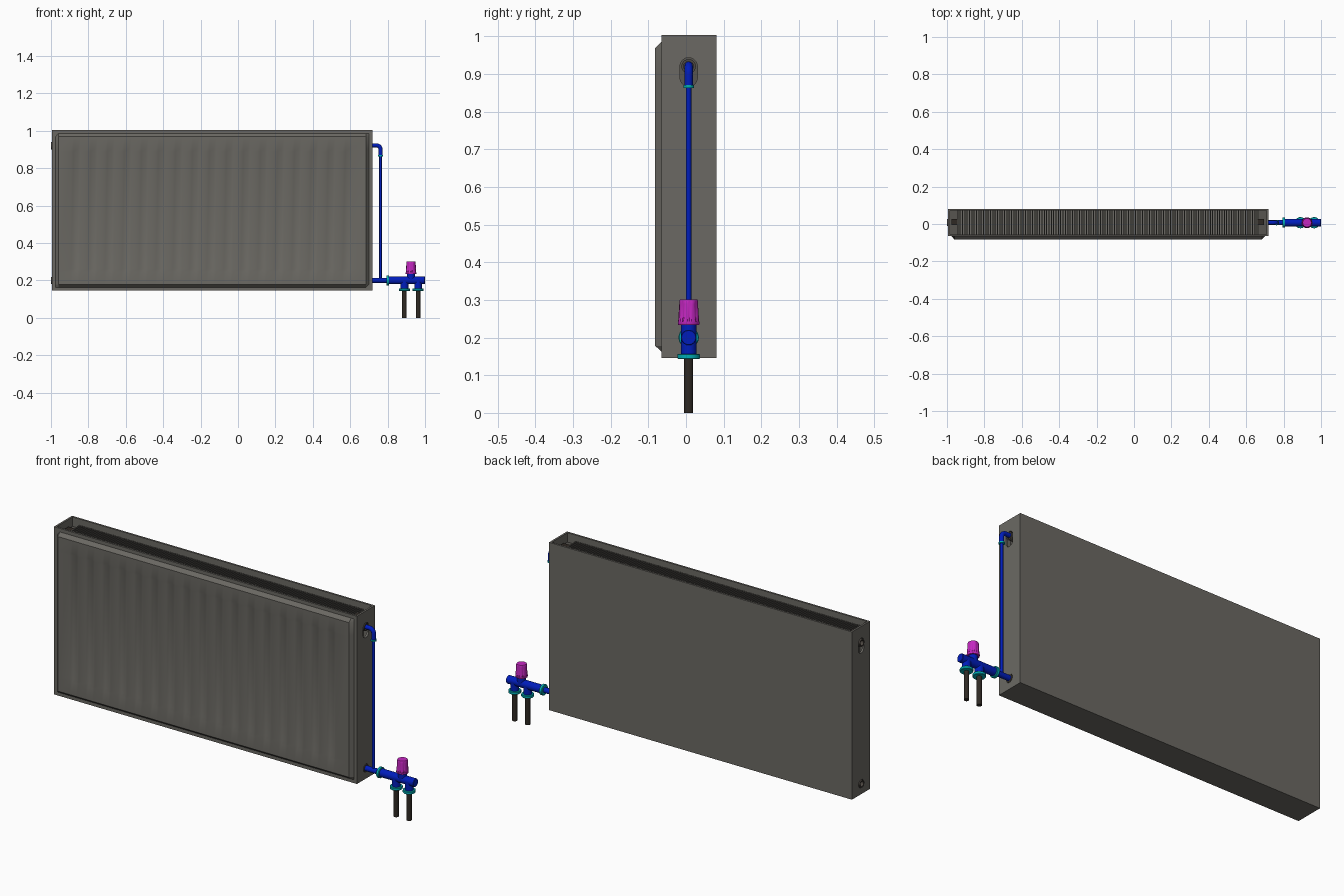
import bpy, bmesh, math
from mathutils import Vector

if "Cube" in bpy.data.objects:
    bpy.data.objects.remove(bpy.data.objects["Cube"])


def material(name, col):
    m = bpy.data.materials.new(name)
    m.diffuse_color = (*col, 1)
    m.use_nodes = True
    m.node_tree.nodes["Principled BSDF"].inputs["Base Color"].default_value = m.diffuse_color
    return m


GREY = material("warm_grey", (0.147, 0.141, 0.125))
FIN = material("fin_grey", (0.095, 0.09, 0.08))
BLUE = material("blue", (0.0, 0.012, 0.5))
CYAN = material("cyan", (0.0, 0.42, 0.46))
PINK = material("magenta", (0.55, 0.02, 0.53))
DARK = material("dark_brown", (0.028, 0.022, 0.017))
SOCKET = material("socket_brown", (0.075, 0.065, 0.055))
X0, X1, YF, YB, Z0, Z1 = -0.995, 0.718, -0.065, 0.081, 0.146, 1.003
YC = 0.007      # pipe centre line
T = 0.01        # sheet thickness


def finish(name, bm, mat):
    bmesh.ops.recalc_face_normals(bm, faces=bm.faces)
    me = bpy.data.meshes.new(name)
    bm.to_mesh(me)
    bm.free()
    ob = bpy.data.objects.new(name, me)
    bpy.context.collection.objects.link(ob)
    if mat:
        me.materials.append(mat)
    return ob


def box(name, x, y, z, mat=GREY):
    bm = bmesh.new()
    bmesh.ops.create_cube(bm, size=1)
    for v in bm.verts:
        v.co = [(a + b) / 2 + c * (b - a) for (a, b), c in zip((x, y, z), v.co)]
    return finish(name, bm, mat)


def lathe(name, origin, axis, profile, mat, n=32, flutes=()):
    """Spin (radius, height) pairs about an axis; rings in flutes get grooves."""
    bm = bmesh.new()
    rot = Vector((0, 0, 1)).rotation_difference(Vector(axis))
    rings = []
    for k, (r, h) in enumerate(profile):
        ring = []
        for i in range(n):
            a = 2 * math.pi * (i + 0.5) / n
            q = r * (0.9 if k in flutes and i % 4 == 0 else 1)
            p = rot @ Vector((q * math.cos(a), q * math.sin(a), h))
            ring.append(bm.verts.new(p + Vector(origin)))
        rings.append(ring)
    for a, b in zip(rings, rings[1:]):
        for i in range(n):
            j = (i + 1) % n
            bm.faces.new((a[i], a[j], b[j], b[i]))
    bm.faces.new(rings[0])
    bm.faces.new(rings[-1])
    return finish(name, bm, mat)


def rod(name, origin, axis, r, length, mat, n=32, ch=0.0):
    prof = [(r, 0), (r, length)]
    if ch:
        prof = [(r - ch, 0), (r, ch), (r, length - ch), (r - ch, length)]
    return lathe(name, origin, axis, prof, mat, n)


# Casing sheets
box("back_plate", (X0, X1), (YB - T, YB), (Z0, Z1))
box("front_plate", (X0, X1), (YF, YF + T), (Z0, Z1))
box("bottom_plate", (X0 + T, X1 - T), (YF + T, YB - T), (Z0, Z0 + T))

# End plates with a slotted top opening and a round bottom opening
slot = rod("slot_cutter", (-1.1, YC, 0.92), (1, 0, 0), 0.023, 2.0, None)
for v in slot.data.vertices:
    if v.co.z < 0.92:
        v.co.z -= 0.03
hole = rod("hole_cutter", (-1.1, YC, 0.2), (1, 0, 0), 0.021, 2.0, None)
for name, a in (("left_end_plate", X0), ("right_end_plate", X1 - T)):
    plate = box(name, (a, a + T), (YF + T, YB - T), (Z0, Z1))
    for cutter in (slot, hole):
        cutter.hide_render = True
        cutter.display_type = 'WIRE'
        mod = plate.modifiers.new("opening", 'BOOLEAN')
        mod.operation = 'DIFFERENCE'
        mod.object = cutter
        mod.solver = 'EXACT'

# Threaded sockets inside the openings
for z in (0.92, 0.2):
    for side, tip, d in (("left", -1.0, -1), ("right", 0.72, 1)):
        lathe(f"{side}_socket", (tip - d * 0.05, YC, z), (d, 0, 0),
              [(0.019, 0), (0.019, 0.05), (0.013, 0.05), (0.013, 0.02)], SOCKET)

# Pressed front panel: a grid whose heights make the chamfer and 17 grooves
xs, zs = [-0.976, -0.961], [0.163, 0.178, 0.245, 0.262, 0.888, 0.902, 0.968, 0.985]
floor_x = set()
for i in range(17):
    g = -0.893 + i * 0.0908
    xs += [g, g + 0.014, g + 0.036, g + 0.05]
    floor_x |= {len(xs) - 3, len(xs) - 2}
xs += [0.685, 0.700]
bm = bmesh.new()
grid = []
for i, x in enumerate(xs):
    col = []
    for k, z in enumerate(zs):
        y = -0.082
        if i in (0, len(xs) - 1) or k in (0, len(zs) - 1):
            y = YF
        elif i in floor_x and k in (3, 4):
            y = -0.076
        col.append(bm.verts.new((x, y, z)))
    grid.append(col)
for a, b in zip(grid, grid[1:]):
    for k in range(len(zs) - 1):
        bm.faces.new((a[k], b[k], b[k + 1], a[k + 1]))
panel = finish("front_panel", bm, GREY)
if panel.data.polygons[0].normal.y > 0:
    panel.data.flip_normals()

# Convector fins below the open top
fin = box("convector_fins", (-0.945, -0.939), (YF + T, YB - T), (Z0 + T, 0.972), FIN)
arr = fin.modifiers.new("repeat", 'ARRAY')
arr.use_relative_offset = False
arr.use_constant_offset = True
arr.constant_offset_displace = (0.0125, 0, 0)
arr.count = 129

# Cover sheet at each end, with a dark opening
for side, a, b, c in (("left", X0 + T, -0.945, -0.957), ("right", 0.665, X1 - T, 0.677)):
    box(f"{side}_cover", (a, b), (YF + T, YB - T), (0.945, 0.955), FIN)
    box(f"{side}_cover_opening", (c - 0.018, c + 0.018) if side == "right" else (c - 0.02, c + 0.014),
        (-0.006, 0.028), (0.95, 0.972), DARK)

# Riser pipe with elbow
RX = 0.762
elbow = bpy.data.curves.new("riser_elbow", 'CURVE')
elbow.dimensions = '3D'
elbow.bevel_depth = 0.011
elbow.bevel_resolution = 4
elbow.use_fill_caps = True
R = 0.022
pts = [(0.69, 0.922)]
for i in range(9):
    a = math.pi / 2 * (1 - i / 8)
    pts.append((RX - R + R * math.cos(a), 0.922 - R + R * math.sin(a)))
pts.append((RX, 0.868))
sp = elbow.splines.new('POLY')
sp.points.add(len(pts) - 1)
for p, (x, z) in zip(sp.points, pts):
    p.co = (x, YC, z, 1)
elbow.materials.append(BLUE)
elbow_ob = bpy.data.objects.new("riser_elbow", elbow)
bpy.context.collection.objects.link(elbow_ob)
rod("riser_nut", (RX, YC, 0.863), (0, 0, 1), 0.014, 0.007, CYAN)
rod("riser_pipe", (RX, YC, 0.2), (0, 0, 1), 0.007, 0.67, BLUE, 24)

# Inlet pipe and valve body
rod("inlet_pipe", (0.69, YC, 0.2), (1, 0, 0), 0.0135, 0.11, BLUE)
rod("inlet_nut", (0.793, YC, 0.2), (1, 0, 0), 0.027, 0.015, CYAN, 32, 0.002)
rod("valve_body", (0.806, YC, 0.2), (1, 0, 0), 0.0205, 0.194, BLUE, 32, 0.002)

# Valve outlets with nuts and tail pipes
for name, x in (("left", 0.89), ("right", 0.963)):
    rod(f"{name}_outlet", (x, YC, 0.156), (0, 0, 1), 0.0205, 0.044, BLUE)
    rod(f"{name}_outlet_nut", (x, YC, 0.143), (0, 0, 1), 0.03, 0.014, CYAN, 32, 0.002)
    rod(f"{name}_tail_pipe", (x, YC, 0), (0, 0, 1), 0.012, 0.15, DARK)

# Valve neck and fluted knob
rod("valve_neck", (0.925, YC, 0.2), (0, 0, 1), 0.0205, 0.037, BLUE)
lathe("valve_knob", (0.925, YC, 0.234), (0, 0, 1),
      [(0.028, 0), (0.029, 0.002), (0.029, 0.008), (0.028, 0.0085),
       (0.025, 0.055), (0.0245, 0.064), (0.023, 0.067)],
      PINK, 32, flutes=(3, 4))

# Smooth round parts, keeping hard edges
SMOOTH = ("pipe", "nut", "valve", "outlet", "elbow", "socket", "panel")
for ob in list(bpy.context.scene.objects):
    bpy.ops.object.select_all(action='DESELECT')
    ob.select_set(True)
    bpy.context.view_layer.objects.active = ob
    if ob.type == 'CURVE':
        bpy.ops.object.convert(target='MESH')
    if any(w in ob.name for w in SMOOTH):
        bpy.ops.object.shade_smooth_by_angle(angle=math.radians(32))
